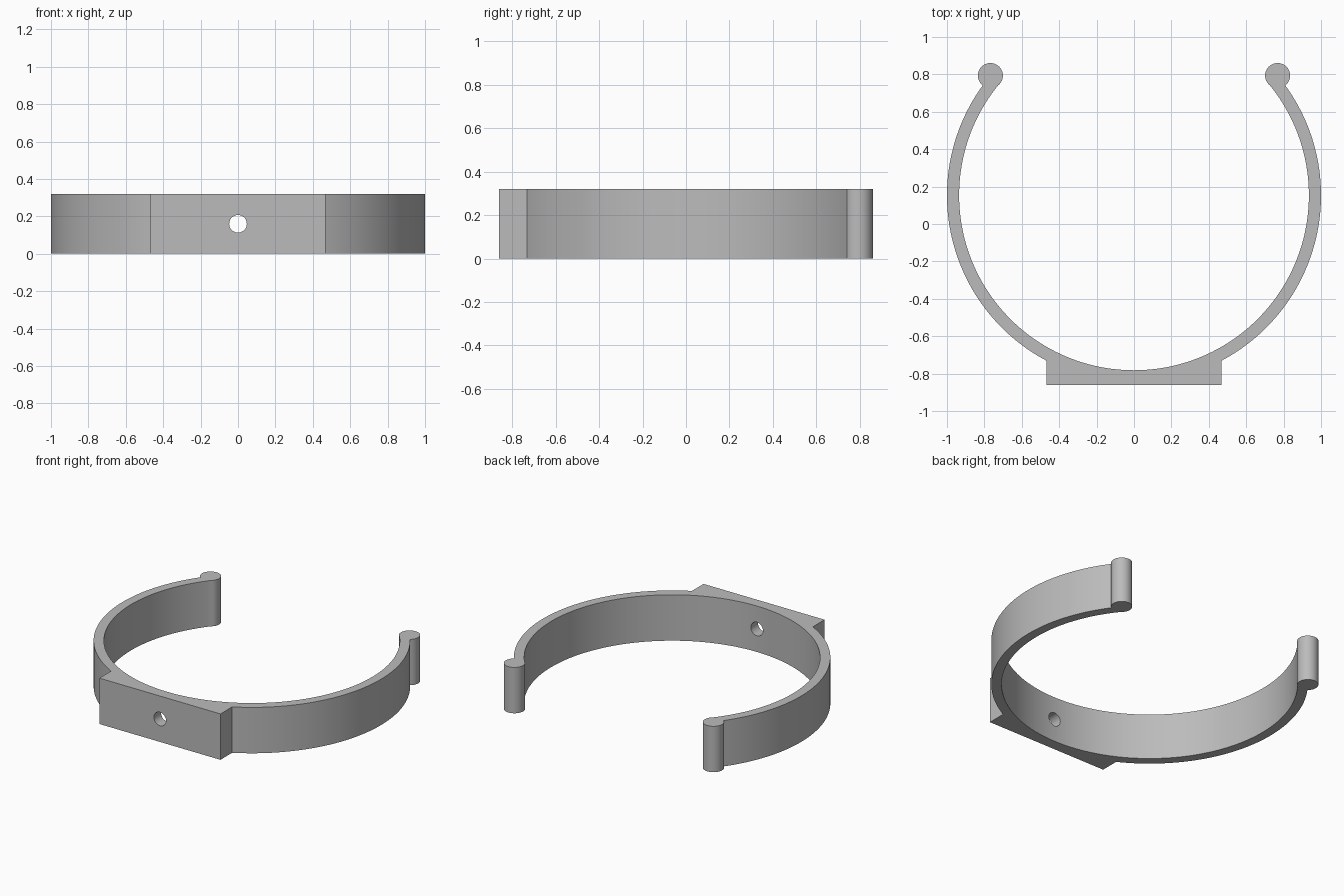
import bpy, bmesh, math

if "Cube" in bpy.data.objects:
    bpy.data.objects.remove(bpy.data.objects["Cube"])

HEIGHT = 0.32
CY = 0.153                      # ring centre in y
R_OUT, R_IN = 1.0, 0.935
BALL_R = 0.067
BLOCK_X, BLOCK_Y = 0.467, -0.86
TIP = math.atan2(0.64, 0.767)   # direction of the rounded tip


def arc(cx, cy, r, a0, a1, n):
    return [(cx + r * math.cos(a0 + (a1 - a0) * i / n),
             cy + r * math.sin(a0 + (a1 - a0) * i / n)) for i in range(n + 1)]


def make_object(name, bm):
    bmesh.ops.recalc_face_normals(bm, faces=bm.faces)
    mesh = bpy.data.meshes.new(name)
    bm.to_mesh(mesh)
    bm.free()
    ob = bpy.data.objects.new(name, mesh)
    bpy.context.collection.objects.link(ob)
    return ob


# Right half of the outline: mounting block, outer arc, rounded tip, inner arc
bx, by = math.cos(TIP), CY + math.sin(TIP)
outer = arc(0, CY, R_OUT, -math.acos(BLOCK_X / R_OUT), TIP - BALL_R, 64)
inner = arc(0, CY, R_IN, TIP - 0.016, -math.pi / 2, 72)
a0 = math.atan2(outer[-1][1] - by, outer[-1][0] - bx)
a1 = math.atan2(inner[0][1] - by, inner[0][0] - bx) % (2 * math.pi)
tip = arc(bx, by, BALL_R, a0, a1, 32)[1:-1]
half = [(BLOCK_X, BLOCK_Y)] + outer + tip + inner[:-1]
outline = half + [(0, CY - R_IN)] + [(-x, y) for x, y in reversed(half)]

# Clip body: outline extruded upward
bm = bmesh.new()
face = bm.faces.new([bm.verts.new((x, y, 0)) for x, y in outline])
top = bmesh.ops.extrude_face_region(bm, geom=[face], use_keep_orig=True)
bmesh.ops.translate(bm, vec=(0, 0, HEIGHT),
                    verts=[g for g in top["geom"] if isinstance(g, bmesh.types.BMVert)])
clip = make_object("open_ring_clip", bm)

# Screw hole through the mounting block
bm = bmesh.new()
bmesh.ops.create_cone(bm, cap_ends=True, segments=40, radius1=0.047, radius2=0.047, depth=0.4)
cutter = make_object("hole_cutter", bm)
cutter.location = (0, -0.82, HEIGHT / 2)
cutter.rotation_euler = (math.pi / 2, 0, 0)
cutter.hide_render = True

mod = clip.modifiers.new("screw_hole", "BOOLEAN")
mod.operation = "DIFFERENCE"
mod.solver = "EXACT"
mod.object = cutter
bpy.context.view_layer.objects.active = clip
clip.select_set(True)
bpy.ops.object.modifier_apply(modifier=mod.name)
bpy.data.objects.remove(cutter)

# Colour and shading
grey = bpy.data.materials.new("plain grey")
grey.diffuse_color = (0.5, 0.5, 0.5, 1)
grey.use_nodes = True
grey.node_tree.nodes["Principled BSDF"].inputs["Base Color"].default_value = grey.diffuse_color
clip.data.materials.clear()
clip.data.materials.append(grey)
bpy.ops.object.shade_smooth_by_angle(angle=math.radians(30))
